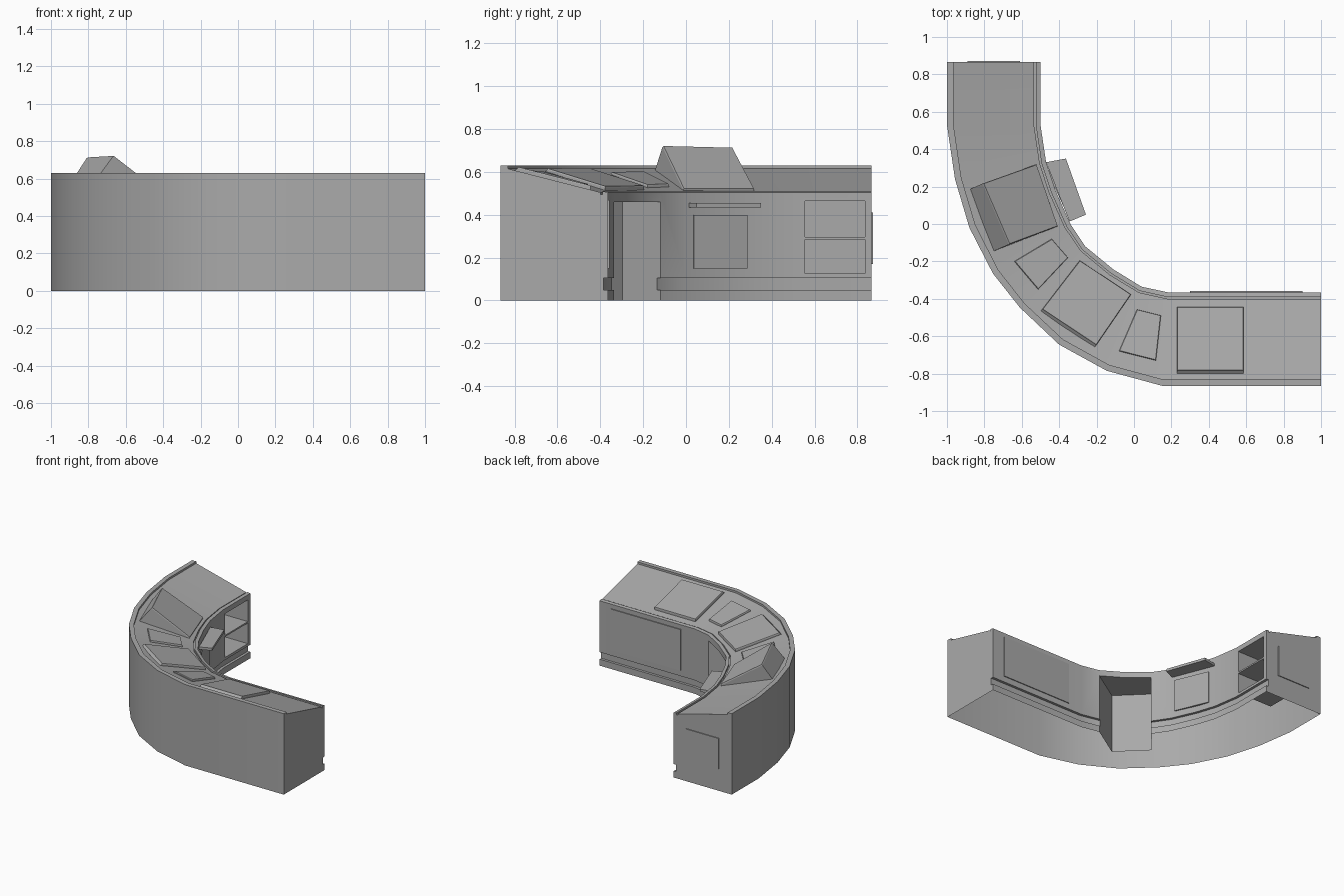
import bpy, bmesh
from mathutils import Vector
from mathutils.geometry import intersect_point_line

if "Cube" in bpy.data.objects:
    bpy.data.objects.remove(bpy.data.objects["Cube"])

grey = bpy.data.materials.new("plain_grey")
grey.use_nodes = True
grey.diffuse_color = (0.4, 0.4, 0.4, 1)
grey.node_tree.nodes["Principled BSDF"].inputs["Base Color"].default_value = (0.4, 0.4, 0.4, 1)

# Plan of the desk: outer and inner edge at matching stations
OUTER = [(1, -.865), (.15, -.865), (-.145, -.785), (-.4, -.645), (-.61, -.447),
         (-.754, -.265), (-.88, -.02), (-.957, .24), (-1, .53), (-1, .865)]
INNER = [(1, -.365), (.18, -.365), (.04, -.335), (-.11, -.243), (-.26, -.12),
         (-.34, 0), (-.42, .18), (-.47, .33), (-.5, .53), (-.5, .865)]
# Cross-section: share of the depth from the outer edge, height
SECTION = [(0, 0), (0, .63), (.07, .63), (.07, .615), (.93, .505), (.93, .495), (.95, .495),
           (.95, .51), (1, .505), (1, .105), (.96, .105), (.96, .05), (1, .05), (1, 0)]


def finish(name, bm):
    bmesh.ops.recalc_face_normals(bm, faces=bm.faces)
    mesh = bpy.data.meshes.new(name)
    bm.to_mesh(mesh)
    bm.free()
    mesh.materials.append(grey)
    obj = bpy.data.objects.new(name, mesh)
    bpy.context.collection.objects.link(obj)
    return obj


def loft(bm, rings):
    """Closed solid through rings of points; returns the last cap."""
    rows = [[bm.verts.new(p) for p in ring] for ring in rings]
    n = len(rows[0])
    for a, b in zip(rows, rows[1:]):
        for i in range(n):
            j = (i + 1) % n
            bm.faces.new((a[i], a[j], b[j], b[i]))
    bm.faces.new(rows[0])
    return bm.faces.new(rows[-1])


def prism(name, plan, low, high):
    bm = bmesh.new()
    loft(bm, [[(x, y, z) for x, y in plan] for z in (low, high)])
    return finish(name, bm)


def desk_height(x, y):
    """Height of the sloping worktop above a plan point."""
    p, best = Vector((x, y, 0)), 9
    for a, b in zip(INNER, INNER[1:]):
        q, t = intersect_point_line(p, Vector((*a, 0)), Vector((*b, 0)))
        q = Vector((*a, 0)).lerp(Vector((*b, 0)), min(1, max(0, t)))
        best = min(best, (p - q).length)
    return .505 + (best - .035) * .256


def on_desk(quad, lift):
    return [Vector((x, y, desk_height(x, y) + lift)) for x, y in quad]


def sub_quad(quad, u0, u1, v0, v1):
    a, b, c, d = [Vector(p) for p in quad]
    return [a.lerp(b, u).lerp(d.lerp(c, u), v) for u, v in ((u0, v0), (u1, v0), (u1, v1), (u0, v1))]


def sink_screen(bm, face, rim, depth):
    bmesh.ops.inset_individual(bm, faces=[face], thickness=rim)
    bmesh.ops.inset_individual(bm, faces=[face], thickness=.004, depth=-depth)


# Desk shell
bm = bmesh.new()
loft(bm, [[(o[0] + (i[0] - o[0]) * t, o[1] + (i[1] - o[1]) * t, z) for t, z in SECTION]
          for o, i in zip(OUTER, INNER)])
desk = finish("desk_shell", bm)

# Knee space and two shelf openings cut into the inner wall
knee = [(.04, -.335), (.22, -.19), (-.1, .06), (-.26, -.12), (-.41, -.297), (-.21, -.495)]
cubby = [(-.8, .555), (-.4, .555), (-.4, .835), (-.8, .835)]
for plan, low, high in ((knee, -.1, .46), (cubby, .125, .285), (cubby, .297, .465)):
    cutter = prism("cutter", plan, low, high)
    cutter.hide_render = True
    mod = desk.modifiers.new("cut", "BOOLEAN")
    mod.operation, mod.object, mod.solver = "DIFFERENCE", cutter, "EXACT"
    bpy.context.view_layer.objects.active = desk
    bpy.ops.object.modifier_apply(modifier=mod.name)
    bpy.data.objects.remove(cutter)

# The shell is open underneath
bm = bmesh.new()
bm.from_mesh(desk.data)
under = [f for f in bm.faces if all(v.co.z < .001 for v in f.verts)]
bmesh.ops.delete(bm, geom=under, context="FACES")
bm.to_mesh(desk.data)
bm.free()
bpy.ops.object.select_all(action="DESELECT")
desk.select_set(True)
bpy.ops.object.shade_smooth_by_angle()

# Flat screens, inner edge first
SCREENS = {"end_screen": [(.23, -.445), (.585, -.445), (.585, -.8), (.23, -.8)],
           "middle_screen": [(-.29, -.195), (-.016, -.377), (-.21, -.66), (-.5, -.468)]}
for name, quad in SCREENS.items():
    bm = bmesh.new()
    top = sub_quad(on_desk(quad, .014), 0, 1, 0, .96)
    sink_screen(bm, loft(bm, [on_desk(quad, -.02), on_desk(quad, 0), top]), .016, .006)
    finish(name, bm)

# Raised monitor: a wedge with a sunken screen
left = [(-.88, .185, .6), (-.81, .216, .708), (-.524, .318, .515), (-.53, .31, .49)]
right = [(-.755, -.147, .6), (-.67, -.11, .716), (-.41, -.013, .515), (-.42, -.02, .49)]
bm = bmesh.new()
loft(bm, [left, right])
bm.faces.ensure_lookup_table()
sink_screen(bm, bm.faces[1], .016, .008)
finish("raised_monitor", bm)

# Keypads: tray and rows of keys
PADS = {"end_keypad": ([(.016, -.457), (.144, -.489), (.117, -.73), (-.08, -.68)], 4, 6),
        "corner_keypad": ([(-.44, -.08), (-.353, -.18), (-.513, -.35), (-.64, -.2)], 4, 6)}
for name, (quad, cols, rows) in PADS.items():
    bm = bmesh.new()
    sink_screen(bm, loft(bm, [on_desk(quad, -.02), on_desk(quad, .01)]), .006, .006)
    finish(name + "_tray", bm)
    bm = bmesh.new()
    for c in range(cols):
        for r in range(rows):
            u, v = .09 + .82 * c / cols, .08 + .84 * r / rows
            key = [p.to_2d() for p in sub_quad([(*q, 0) for q in quad],
                   u + .02, u + .82 / cols - .02, v + .015, v + .84 / rows - .015)]
            loft(bm, [on_desk(key, 0), on_desk(key, .014)])
    finish(name + "_keys", bm)

# Pull-out shelf and thin cover panels
prism("pull_out_shelf", [(-.364, .35), (-.257, .05), (-.345, .013), (-.47, .33)], .435, .455)
prism("drawer_front", [(-.35, .035), (-.342, .037), (-.447, .287), (-.465, .285)], .15, .4)
prism("inner_panel", [(.3, -.37), (.9, -.37), (.9, -.358), (.3, -.358)], .15, .47)
prism("end_panel", [(-.89, .86), (-.61, .86), (-.61, .872), (-.89, .872)], .17, .41)
